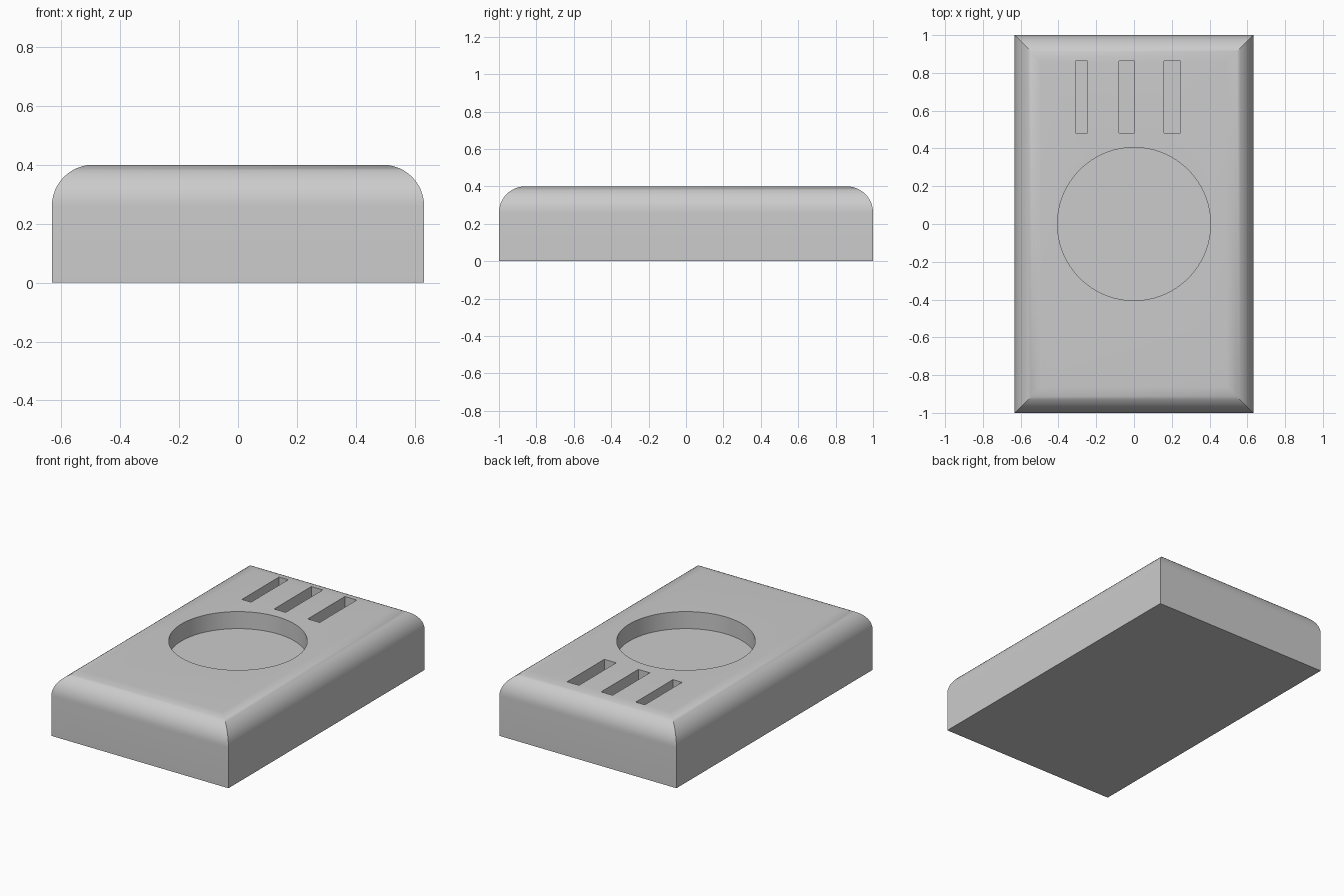
import bpy, bmesh
from math import sin, cos, pi

cube = bpy.data.objects.get("Cube")
if cube:
    bpy.data.objects.remove(cube, do_unlink=True)

HALF_X, HALF_Y, HEIGHT = 0.632, 1.0, 0.4
FILLET, STEPS, POCKET = 0.14, 12, 0.11

grey = bpy.data.materials.new("plain grey")
grey.use_nodes = True
colour = (0.6, 0.6, 0.6, 1)
grey.diffuse_color = colour
grey.node_tree.nodes["Principled BSDF"].inputs["Base Color"].default_value = colour


def make_object(name, bm):
    bmesh.ops.recalc_face_normals(bm, faces=bm.faces)
    mesh = bpy.data.meshes.new(name)
    bm.to_mesh(mesh)
    bm.free()
    mesh.materials.append(grey)
    obj = bpy.data.objects.new(name, mesh)
    bpy.context.collection.objects.link(obj)
    return obj


def rounded_block():
    """Rectangular rings stacked along a quarter-round, giving mitred corners."""
    bm = bmesh.new()
    levels = [(0, 0)]
    for i in range(STEPS + 1):
        a = pi / 2 * i / STEPS
        levels.append((FILLET * (1 - cos(a)), HEIGHT - FILLET * (1 - sin(a))))
    rings = []
    for inset, z in levels:
        x, y = HALF_X - inset, HALF_Y - inset
        rings.append([bm.verts.new((sx * x, sy * y, z))
                      for sx, sy in ((-1, -1), (1, -1), (1, 1), (-1, 1))])
    for low, high in zip(rings, rings[1:]):
        for i in range(4):
            j = (i + 1) % 4
            bm.faces.new((low[i], low[j], high[j], high[i]))
    bm.faces.new(rings[0])
    bm.faces.new(rings[-1])
    return make_object("body", bm)


def slot_cutter(x0, x1, y0, y1):
    bm = bmesh.new()
    bmesh.ops.create_cube(bm, size=1)
    bmesh.ops.scale(bm, vec=(x1 - x0, y1 - y0, 2 * POCKET), verts=bm.verts)
    bmesh.ops.translate(bm, vec=((x0 + x1) / 2, (y0 + y1) / 2, HEIGHT), verts=bm.verts)
    return make_object("slot_cutter", bm)


def recess_cutter(radius):
    bm = bmesh.new()
    bmesh.ops.create_cone(bm, cap_ends=True, segments=96, radius1=radius,
                          radius2=radius, depth=2 * POCKET)
    bmesh.ops.translate(bm, vec=(0, 0, HEIGHT), verts=bm.verts)
    return make_object("recess_cutter", bm)


# Body with a round recess and three slots behind it
body = rounded_block()
cutters = [recess_cutter(0.405)]
for x0, x1 in ((-0.31, -0.245), (-0.08, 0.002), (0.16, 0.245)):
    cutters.append(slot_cutter(x0, x1, 0.483, 0.862))

bpy.ops.object.select_all(action="DESELECT")
body.select_set(True)
bpy.context.view_layer.objects.active = body
for cutter in cutters:
    cutter.hide_render = True
    cut = body.modifiers.new("cut", "BOOLEAN")
    cut.operation, cut.solver, cut.object = "DIFFERENCE", "EXACT", cutter
    bpy.ops.object.modifier_apply(modifier=cut.name)
    bpy.data.objects.remove(cutter, do_unlink=True)

bpy.ops.object.shade_smooth_by_angle(angle=pi / 6)
